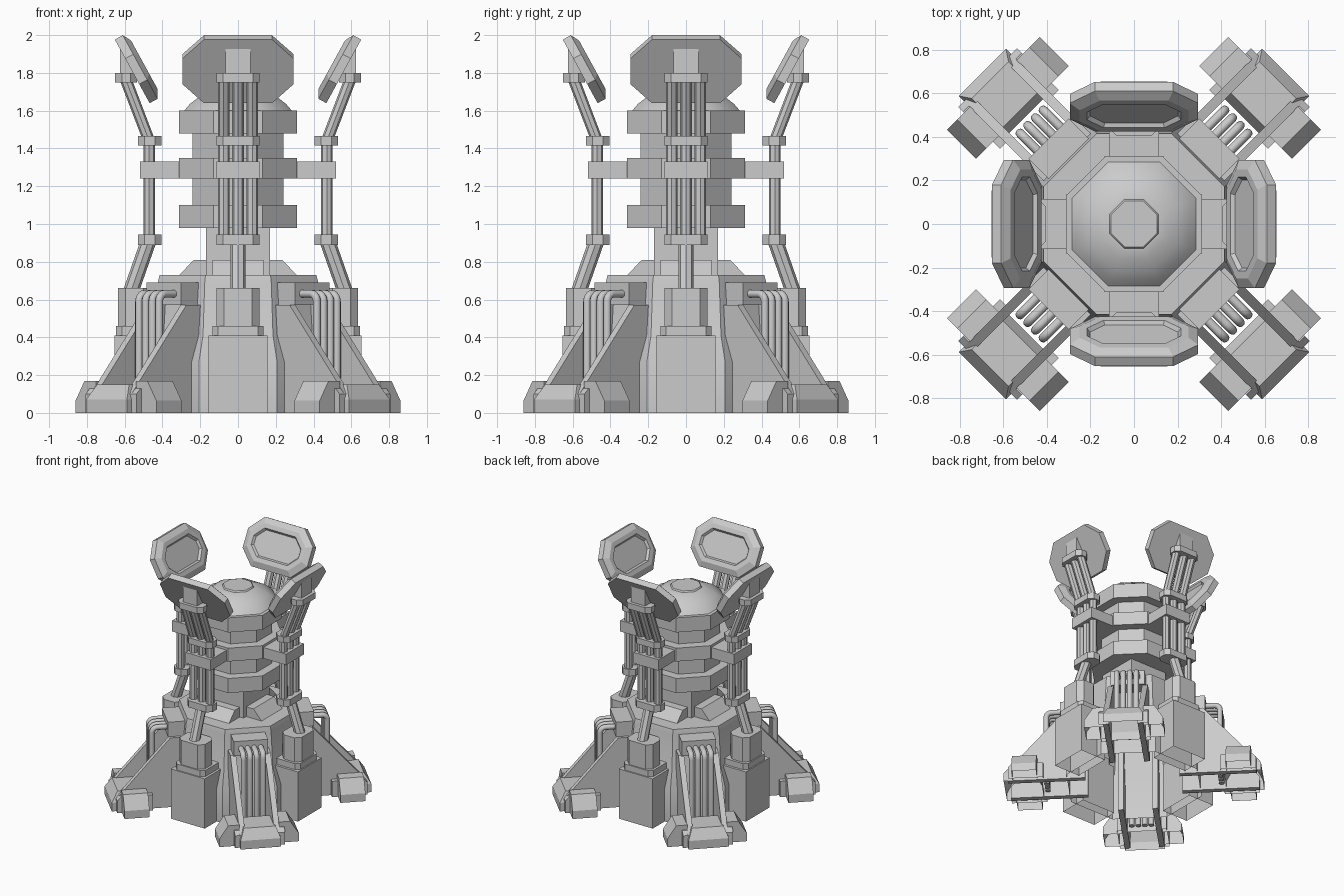
import bpy, bmesh, math
from math import radians, cos, sin, pi

if "Cube" in bpy.data.objects:
    bpy.data.objects.remove(bpy.data.objects["Cube"])


def finish(name, data, angle=None):
    """Link one object, or four copies turned round the z axis when an angle is given."""
    turns = [0] if angle is None else [angle + 90 * k for k in range(4)]
    for i, a in enumerate(turns):
        ob = bpy.data.objects.new(name if angle is None else f"{name}_{i + 1}", data)
        ob.rotation_euler.z = radians(a)
        bpy.context.collection.objects.link(ob)


def loft(name, rings, angle=None, cap0=True, cap1=True, smooth=None):
    """Skin a list of equal-length point rings."""
    n = len(rings[0])
    verts = [p for r in rings for p in r]
    faces = [(k * n + i, k * n + (i + 1) % n, (k + 1) * n + (i + 1) % n, (k + 1) * n + i)
             for k in range(len(rings) - 1) for i in range(n)]
    if cap0:
        faces.append(tuple(reversed(range(n))))
    if cap1:
        faces.append(tuple(range(len(verts) - n, len(verts))))
    me = bpy.data.meshes.new(name)
    me.from_pydata(verts, [], faces)
    bm = bmesh.new()
    bm.from_mesh(me)
    bmesh.ops.recalc_face_normals(bm, faces=bm.faces)
    bm.to_mesh(me)
    bm.free()
    if smooth:
        me.shade_smooth()
        me.set_sharp_from_angle(angle=radians(smooth))
    finish(name, me, angle)


def octagon(name, profile, **kw):
    """Octagonal turned part from (apothem, z) pairs, flats facing the axes."""
    c = cos(pi / 8)
    loft(name, [[(r / c * cos(pi / 8 + k * pi / 4), r / c * sin(pi / 8 + k * pi / 4), z)
                 for k in range(8)] for r, z in profile], **kw)


def side_prism(name, pts, y0, y1, angle):
    """(x, z) profile extruded along y."""
    loft(name, [[(x, y, z) for x, z in pts] for y in (y0, y1)], angle)


def clamp(name, x0, x1, w, z0, z1, c, angle):
    """Upright block with chamfered corners."""
    o = [(x0, w - c), (x0 + c, w), (x1 - c, w), (x1, w - c),
         (x1, c - w), (x1 - c, -w), (x0 + c, -w), (x0, c - w)]
    loft(name, [[(x, y, z) for x, y in o] for z in (z0, z1)], angle)


def rect(x0, x1, y0, y1, z):
    return [(x0, y0, z), (x1, y0, z), (x1, y1, z), (x0, y1, z)]


def box(name, x0, x1, w, z0, z1, angle, **kw):
    loft(name, [rect(x0, x1, -w, w, z) for z in (z0, z1)], angle, **kw)


def tube(name, paths, radius, res, angle):
    """Round bars along polylines, all in one curve."""
    cu = bpy.data.curves.new(name, 'CURVE')
    cu.dimensions, cu.bevel_depth, cu.bevel_resolution = '3D', radius, res
    cu.use_fill_caps = True
    for path in paths:
        sp = cu.splines.new('POLY')
        sp.points.add(len(path) - 1)
        sp.use_smooth = res > 2
        for p, co in zip(sp.points, path):
            p.co = (*co, 1)
    finish(name, cu, angle)


# --- central body, open underneath ---
octagon("base_hull", [(.50, 0), (.50, .27), (.447, .41), (.425, .69), (.415, .73)],
        cap0=False, smooth=40)
loft("core_neck", [rect(-.17, .17, -.17, .17, z) for z in (.72, 1.0)])
octagon("core_column", [(.24, .98), (.24, 1.6)])
for i, (a, b) in enumerate(((.98, 1.10), (1.24, 1.35), (1.48, 1.60))):
    octagon(f"core_band_{i + 1}", [(.312, a), (.312, b)])
octagon("dome", [(.285, 1.60), (.255, 1.635), (.21, 1.67), (.16, 1.695), (.12, 1.71),
                 (.112, 1.71), (.105, 1.72)], smooth=40)
side_prism("roof_wedge", [(.16, .72), (.32, .72), (.31, .73), (.235, .81), (.16, .81)], -.135, .135, 0)

# --- pedestals under the arms ---
box("pedestal", .42, .655, .155, 0, .41, 0, cap0=False)
clamp("pedestal_plinth", .42, .645, .135, .40, .46, .03, 0)
clamp("arm_socket", .46, .635, .115, .45, .66, .04, 0)

# --- arms: rods, clamps and link to the middle band ---
low, mid, top = (.47, .92), (.47, 1.44), (.60, 1.78)
tube("arm_lower_rod", [[(.575, 0, .62), (low[0], 0, low[1])]], .041, 2, 0)
tube("arm_rods", [[(x, y, z) for x, z in (low, mid, top)] for y in (-.076, 0, .076)], .031, 2, 0)
clamp("arm_clamp_low", .405, .53, .115, .89, .945, .035, 0)
clamp("arm_clamp_mid", .405, .53, .115, 1.415, 1.465, .035, 0)
clamp("arm_clamp_top", .535, .65, .115, 1.75, 1.80, .035, 0)
box("arm_link", .29, .52, .115, 1.24, 1.33, 0)
side_prism("paddle_bracket", [(.54, 1.79), (.625, 1.79), (.625, 1.94), (.60, 1.94)], -.065, .065, 0)


# --- tilted octagonal paddles, dished on the inner face ---
def paddle_ring(inset, t):
    w, h, c = .295 - inset, .192 - inset, .115 - inset * .5
    pts = [(w, h - c), (w - c, h), (c - w, h), (-w, h - c), (-w, c - h), (c - w, -h), (w - c, -h), (w, c - h)]
    return [(.56 + .48 * l - .877 * t, s, 1.808 + .877 * l + .48 * t) for s, l in pts]


loft("paddle", [paddle_ring(*p) for p in
                ((0, 0), (0, .048), (.045, .073), (.08, .073), (.092, .055))], 0)

# --- diagonal legs ---
plate = [(.36, 0), (.95, 0), (.95, .10), (.54, .57), (.36, .57)]
for side, y0 in (("left", .11), ("right", -.153)):
    side_prism(f"leg_plate_{side}", plate, y0, y0 + .043, 45)
box("cable_box", .38, .555, .13, .57, .69, 45)

# cables bending from the box down into the foot
bend = [(.625 + .04 * sin(a), .59 + .04 * cos(a)) for a in (k * pi / 12 for k in range(7))]
path = [(.50, .63)] + bend + [(.665, .03)]
tube("cables", [[(x, y, z) for x, z in path] for y in (-.075, -.025, .025, .075)], .021, 3, 45)

# feet: open-bottomed toe, wide steps and side pads
loft("foot_toe", [rect(.70, .985, -.153, .153, 0), rect(.70, .985, -.153, .153, .07),
                  rect(.74, .935, -.12, .12, .15)], 45, cap0=False)
for side, s in (("left", 1), ("right", -1)):
    loft(f"foot_step_{side}", [rect(a, b, s * .15, s * .19, z) for a, b, z in
                               ((.68, .95, 0), (.68, .95, .10), (.68, .92, .13))], 45, cap0=False)
    loft(f"foot_pad_{side}", [rect(.725, .914, s * .15, s * y, z) for y, z in
                              ((.302, 0), (.302, .065), (.235, .17))], 45, cap0=False)
